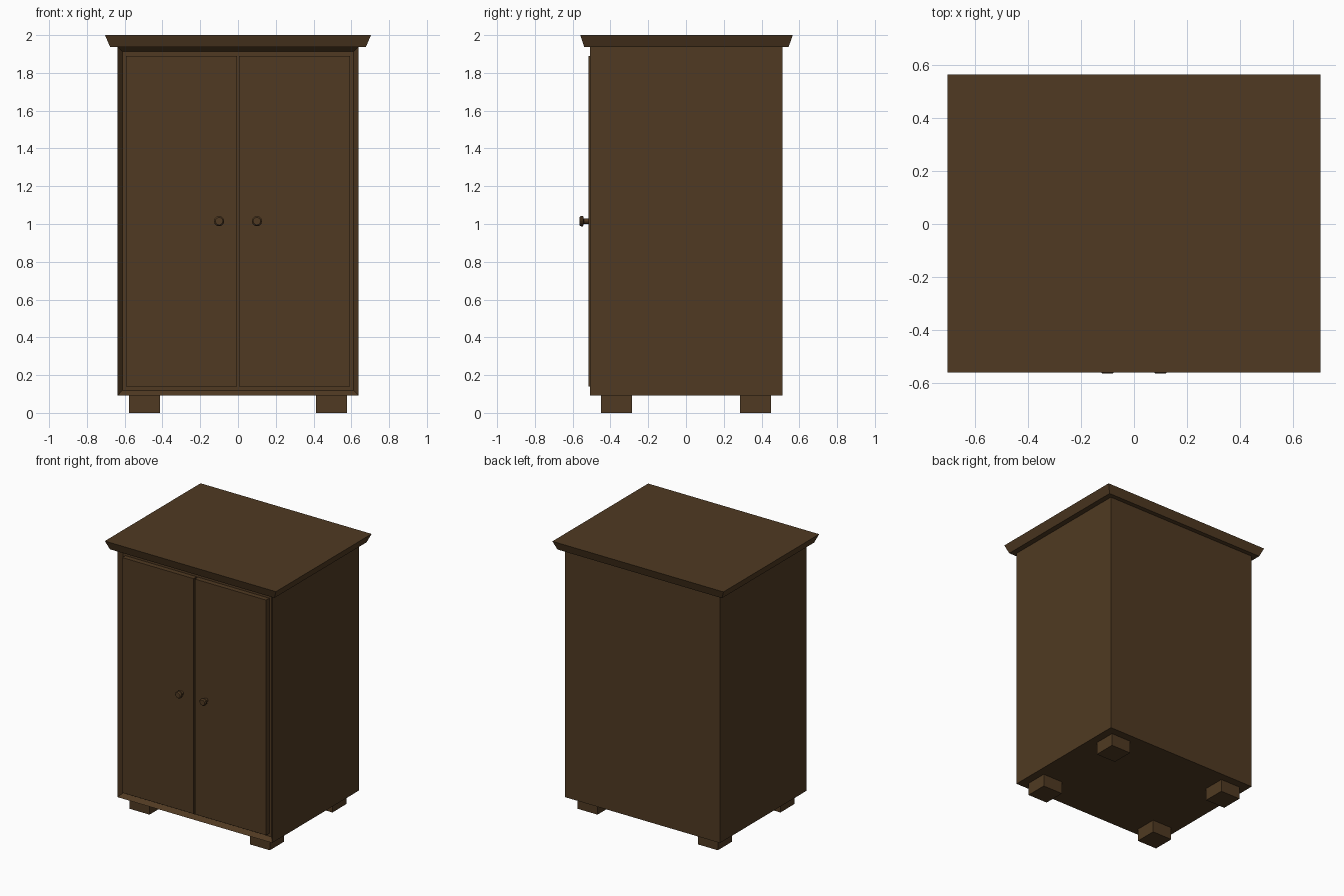
import bpy, bmesh, math
from mathutils import Matrix, Vector

default = bpy.data.objects.get("Cube")
if default:
    bpy.data.objects.remove(default, do_unlink=True)

wood = bpy.data.materials.new("dark_brown_wood")
wood.use_nodes = True
wood.diffuse_color = (0.08, 0.042, 0.016, 1)
wood.node_tree.nodes["Principled BSDF"].inputs["Base Color"].default_value = wood.diffuse_color


def finish(name, bm):
    bmesh.ops.recalc_face_normals(bm, faces=bm.faces)
    mesh = bpy.data.meshes.new(name)
    bm.to_mesh(mesh)
    bm.free()
    mesh.materials.append(wood)
    obj = bpy.data.objects.new(name, mesh)
    bpy.context.collection.objects.link(obj)
    return obj


def box(low, high):
    low, high = Vector(low), Vector(high)
    bm = bmesh.new()
    bmesh.ops.create_cube(bm, size=1, matrix=Matrix.Translation((low + high) / 2)
                          @ Matrix.Diagonal((*(high - low), 1)))
    return bm


BACK, FRONT = 0.51, -0.508
BASE, BODY_TOP = 0.093, 1.938
HALF = 0.637
KNOB_Z = 1.015

# Carcass with a recessed front opening
bm = box((-HALF, FRONT, BASE), (HALF, BACK, BODY_TOP))
front = min(bm.faces, key=lambda f: f.calc_center_median().y)
bmesh.ops.inset_region(bm, faces=[front], thickness=0.036)
bmesh.ops.translate(bm, verts=front.verts, vec=(0, 0.03, 0))
finish("cabinet_body", bm)

# Cornice board flaring outward to its top edge
bm = box((-0.704, -0.56, BODY_TOP), (0.704, 0.565, 2))
for v in bm.verts:
    if v.co.z < 1.97:
        v.co.x *= 0.962
        v.co.y *= 0.962
finish("cornice_top", bm)

# Turned knob outline: radius and distance out from the door
knob_profile = [(0, 0), (0.014, 0), (0.014, 0.026), (0.027, 0.03),
                (0.027, 0.042), (0.02, 0.05), (0, 0.05)]


def knob(name, x):
    bm = bmesh.new()
    verts = [bm.verts.new((r, -d, 0)) for r, d in knob_profile]
    edges = [bm.edges.new(pair) for pair in zip(verts, verts[1:])]
    bmesh.ops.spin(bm, geom=verts + edges, cent=(0, 0, 0), axis=(0, 1, 0),
                   angle=math.tau, steps=12)
    bmesh.ops.remove_doubles(bm, verts=bm.verts, dist=0.0005)
    bmesh.ops.translate(bm, verts=bm.verts, vec=(x, -0.515, KNOB_Z))
    finish(name, bm)


# Doors, knobs and feet, paired left and right
for side, s in (("left", 1), ("right", -1)):
    inner, outer = sorted((s * 0.005, s * 0.592))
    finish(side + "_door", box((inner, -0.515, 0.14), (outer, FRONT + 0.032, 1.89)))
    knob(side + "_knob", s * 0.1)
    for end, t in (("front", -1), ("back", 1)):
        x, y = s * 0.495, t * 0.368
        finish(f"{end}_{side}_foot",
               box((x - 0.082, y - 0.082, 0), (x + 0.082, y + 0.082, BASE + 0.005)))
